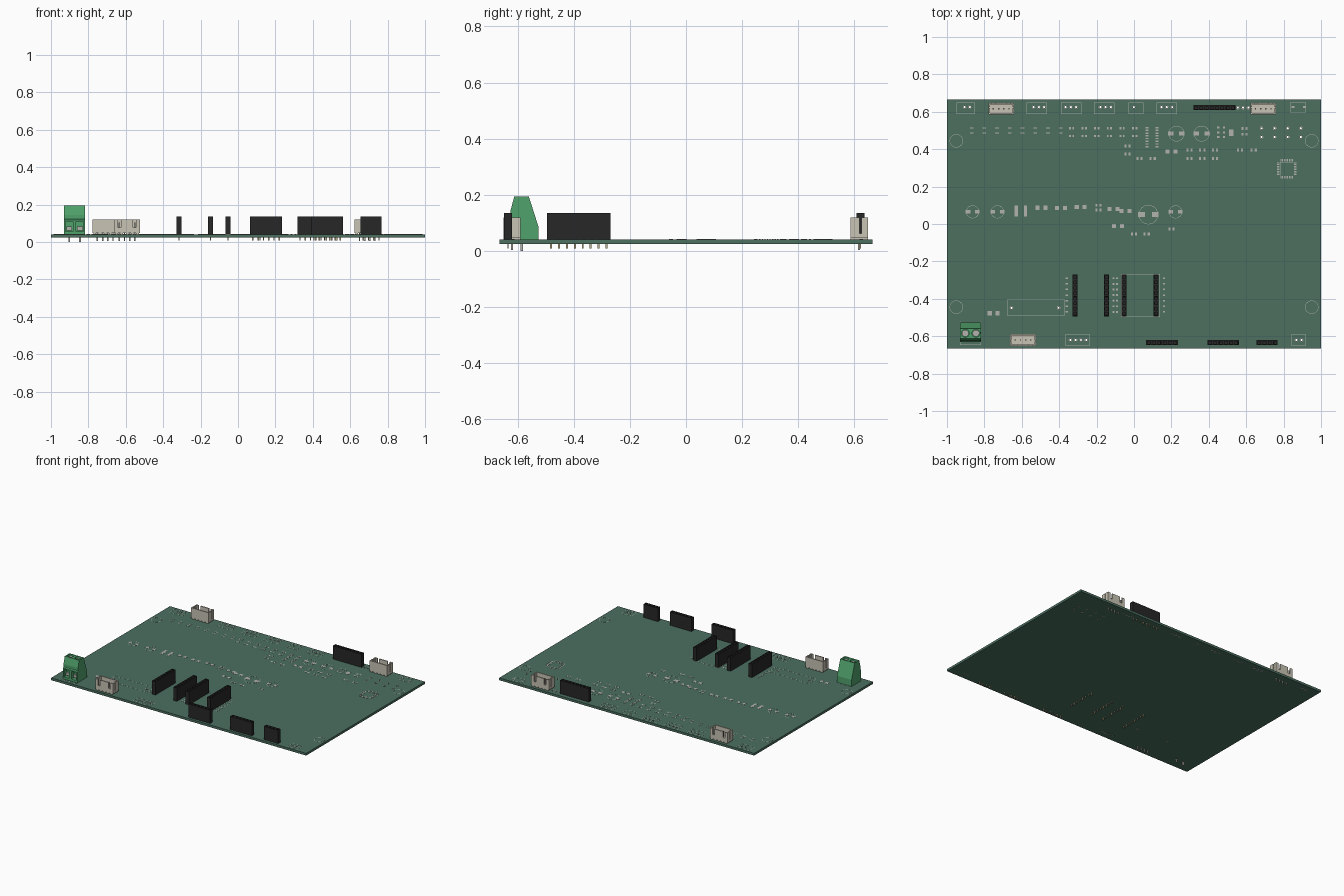
import bpy, bmesh, math
from mathutils import Matrix, Vector

if "Cube" in bpy.data.objects:
    bpy.data.objects.remove(bpy.data.objects["Cube"])

TOP, BOT, PITCH = 0.041, 0.025, 0.0282


def mat(name, rgb):
    m = bpy.data.materials.new(name)
    m.diffuse_color = (*rgb, 1)
    m.use_nodes = True
    m.node_tree.nodes["Principled BSDF"].inputs["Base Color"].default_value = m.diffuse_color
    return m


GREEN = mat("board_green", (0.072, 0.162, 0.117))
BLACK = mat("black_plastic", (0.02, 0.02, 0.02))
CREAM = mat("cream_plastic", (0.58, 0.55, 0.46))
LIME = mat("terminal_green", (0.08, 0.36, 0.15))
METAL = mat("tin", (0.45, 0.45, 0.42))
GOLD = mat("gold", (0.5, 0.42, 0.25))
INK = mat("ink", (0.4, 0.45, 0.4))


def box(bm, x0, x1, y0, y1, z0, z1):
    c = Vector(((x0 + x1) / 2, (y0 + y1) / 2, (z0 + z1) / 2))
    s = Matrix.Diagonal((x1 - x0, y1 - y0, z1 - z0, 1))
    bmesh.ops.create_cube(bm, size=1, matrix=Matrix.Translation(c) @ s)


def cyl(bm, x, y, r, z0, z1, n=16):
    bmesh.ops.create_cone(bm, cap_ends=True, segments=n, radius1=r, radius2=r, depth=z1 - z0,
                          matrix=Matrix.Translation((x, y, (z0 + z1) / 2)))


def ring(bm, x, y, r_in, r_out, z0, z1, n=24):
    loops = []
    for r, z in ((r_in, z0), (r_out, z0), (r_out, z1), (r_in, z1)):
        loops.append([bm.verts.new((x + r * math.cos(2 * math.pi * i / n),
                                    y + r * math.sin(2 * math.pi * i / n), z)) for i in range(n)])
    for k in range(4):
        a, b = loops[k], loops[(k + 1) % 4]
        for i in range(n):
            j = (i + 1) % n
            bm.faces.new((a[i], a[j], b[j], b[i]))


def finish(bm, name, material):
    bmesh.ops.recalc_face_normals(bm, faces=bm.faces[:])
    me = bpy.data.meshes.new(name)
    bm.to_mesh(me)
    bm.free()
    ob = bpy.data.objects.new(name, me)
    bpy.context.collection.objects.link(ob)
    me.materials.append(material)
    return ob


def cut(ob, cutter):
    mod = ob.modifiers.new("cut", "BOOLEAN")
    mod.operation, mod.solver, mod.object = "DIFFERENCE", "EXACT", cutter
    bpy.context.view_layer.objects.active = ob
    bpy.ops.object.modifier_apply(modifier=mod.name)
    bpy.data.objects.remove(cutter)


# Positions of the unpopulated through holes: start x, y, count, spacing
hole_rows = [(-0.906, 0.625, 2, PITCH), (-0.537, 0.625, 3, PITCH), (-0.366, 0.625, 3, PITCH),
             (-0.18, 0.625, 3, PITCH), (0.0, 0.625, 1, PITCH), (0.147, 0.625, 3, PITCH),
             (0.555, 0.622, 3, PITCH), (-0.34, -0.62, 4, PITCH), (0.868, -0.62, 2, PITCH),
             (0.682, 0.512, 4, 0.07), (0.682, 0.465, 4, 0.07),
             (-0.655, -0.448, 2, 0.252)]
holes = [(x + i * s, y) for x, y, n, s in hole_rows for i in range(n)]

# Board with drilled holes
bm = bmesh.new()
box(bm, -1, 1, -0.665, 0.665, BOT, TOP)
board = finish(bm, "circuit_board", GREEN)
bm = bmesh.new()
for x, y in holes:
    cyl(bm, x, y, 0.0055, 0, 0.08, 12)
cut(board, finish(bm, "drill_cutter", GREEN))

# Ring pads around the holes, both sides
bm = bmesh.new()
for x, y in holes:
    ring(bm, x, y, 0.0055, 0.0095, TOP - 0.001, TOP + 0.0008, 12)
    ring(bm, x, y, 0.0055, 0.0095, BOT - 0.0008, BOT + 0.001, 12)
finish(bm, "hole_pads", METAL)

# Surface pads
bm = bmesh.new()


def pad(x, y, w, h):
    box(bm, x - w / 2, x + w / 2, y - h / 2, y + h / 2, TOP - 0.001, TOP + 0.001)


def pair(x, y, w, h, gap):
    pad(x - gap / 2, y, w, h)
    pad(x + gap / 2, y, w, h)


for i in range(8):                                   # diode row
    for y in (0.513, 0.487):
        pad(-0.868 + i * 0.068, y, 0.02, 0.007)
for i in range(6):                                   # resistor rows
    for y in (0.512, 0.47):
        pair(-0.334 + i * 0.0675, y, 0.01, 0.012, 0.018)
for i in range(8):                                   # chip footprint
    pair(0.096, 0.515 - i * 0.0145, 0.016, 0.007, 0.055)
for i in range(3):                                   # regulator footprint
    pair(0.466, 0.515 - i * 0.025, 0.012, 0.01, 0.03)
for x, y in ((0.297, 0.395), (0.365, 0.395), (0.433, 0.395), (0.64, 0.395), (0.567, 0.395),
             (0.03, 0.35), (0.1, 0.35), (0.297, 0.35), (0.365, 0.35), (0.433, 0.35), (-0.035, 0.417),
             (-0.035, 0.375), (0.59, 0.51), (0.59, 0.48), (-0.19, 0.1), (-0.19, 0.075),
             (0.0, -0.053), (0.068, -0.053), (0.2, -0.027)):
    pair(x, y, 0.011, 0.015, 0.022)
for x, y in ((0.2, 0.388), (-0.495, 0.087), (-0.39, 0.085), (-0.285, 0.09),
             (-0.11, 0.08), (-0.045, 0.07), (-0.085, -0.01), (-0.75, -0.477)):
    pair(x, y, 0.022, 0.022, 0.042)
for x, w, h, y in ((-0.63, 0.018, 0.06, 0.07), (-0.58, 0.018, 0.06, 0.07), (0.52, 0.025, 0.035, 0.487)):
    pad(x, y, w, h)
for i in range(8):                                   # quad chip footprint
    o = -0.0315 + i * 0.009
    for s in (-1, 1):
        pad(0.817 + o, 0.295 + s * 0.046, 0.005, 0.013)
        pad(0.817 + s * 0.046, 0.295 + o, 0.013, 0.005)
for y in (-0.29, -0.32, -0.35, -0.38, -0.41, -0.44, -0.47):   # jumpers beside the sockets
    pair(-0.1, y, 0.01, 0.01, 0.018)
    pad(0.16, y, 0.012, 0.008)
    pad(-0.36, y, 0.012, 0.008)
caps = [(-0.863, 0.065, 0.035), (-0.73, 0.065, 0.035), (0.222, 0.065, 0.035),
        (0.077, 0.05, 0.052), (0.227, 0.483, 0.042), (0.362, 0.483, 0.042)]
for x, y, r in caps:
    pair(x, y, r * 0.7, r * 0.5, r * 1.4)
pair(0.88, 0.625, 0.014, 0.012, 0.06)
finish(bm, "surface_pads", METAL)

# Printed outlines: circles and rectangles
bm = bmesh.new()
Z0, Z1, LW = TOP - 0.001, TOP + 0.0006, 0.0025
for x, y, r in caps + [(sx * 0.95, sy * 0.445, 0.036) for sx in (-1, 1) for sy in (-1, 1)]:
    ring(bm, x, y, r - LW, r, Z0, Z1)
for x0, x1, y0, y1 in ((-0.95, -0.85, 0.588, 0.65), (-0.575, -0.465, 0.588, 0.65),
                       (-0.39, -0.28, 0.588, 0.65), (-0.215, -0.105, 0.588, 0.65),
                       (-0.03, 0.05, 0.588, 0.65), (0.12, 0.23, 0.588, 0.65),
                       (0.835, 0.92, 0.595, 0.65), (-0.37, -0.235, -0.65, -0.59),
                       (0.84, 0.92, -0.65, -0.59), (-0.68, -0.37, -0.49, -0.405),
                       (-0.07, 0.138, -0.497, -0.268), (0.78, 0.854, 0.258, 0.332),
                       (-0.93, -0.818, -0.648, -0.52)):
    box(bm, x0, x1, y0, y0 + LW, Z0, Z1)
    box(bm, x0, x1, y1 - LW, y1, Z0, Z1)
    box(bm, x0, x0 + LW, y0 + LW, y1 - LW, Z0, Z1)
    box(bm, x1 - LW, x1, y0 + LW, y1 - LW, Z0, Z1)
finish(bm, "printed_outlines", INK)


# Pin sockets: body with one recess per contact, pins under the board
def socket(name, x, y, n, along_y=False):
    rot = Matrix.Translation((x, y, 0)) @ Matrix.Rotation(math.pi / 2 if along_y else 0, 4, "Z")
    b, p = bmesh.new(), bmesh.new()
    half = n * PITCH / 2
    box(b, -half, half, -0.0138, 0.0138, TOP, 0.135)
    for i in range(1, n):
        bmesh.ops.bisect_plane(b, geom=b.verts[:] + b.edges[:] + b.faces[:],
                               plane_co=(-half + i * PITCH, 0, 0), plane_no=(1, 0, 0))
    b.normal_update()
    tops = [f for f in b.faces if f.normal.z > 0.9]
    bmesh.ops.inset_individual(b, faces=tops, thickness=0.0095)
    bmesh.ops.inset_individual(b, faces=tops, thickness=0.0004, depth=-0.065)
    for i in range(n):
        px = -half + (i + 0.5) * PITCH
        box(p, px - 0.0035, px + 0.0035, -0.002, 0.002, 0.008, TOP + 0.01)
    finish(b, name, BLACK).matrix_world = rot
    finish(p, name + "_pins", GOLD).matrix_world = rot


for i, x in enumerate((-0.315, -0.147, -0.053, 0.118)):
    socket(f"module_socket_{i + 1}", x, -0.382, 8, True)
for i, (x, y, n) in enumerate(((0.15, -0.634, 6), (0.477, -0.634, 6), (0.712, -0.634, 4), (0.43, 0.622, 8))):
    socket(f"edge_socket_{i + 1}", x, y, n)


# Shrouded four-pin connectors, slotted wall toward the board edge (local -y)
def shroud(name, x, y, turn):
    place = Matrix.Translation((x, y, 0)) @ Matrix.Rotation(turn, 4, "Z")
    b, p = bmesh.new(), bmesh.new()
    W, D, T, H, F = 0.069, 0.031, 0.008, 0.12, 0.062
    box(b, -W, W, -D, D, TOP + 0.006, F)
    box(b, -W, W, D - T, D, F, H)
    for s in (-1, 1):
        box(b, s * W, s * (W - T), -D, -0.008, F, H)
        box(b, s * W, s * (W - T), -0.002, D - T, F, H)
        box(b, s * (W - T), s * 0.048, -D, -D + T, F, H)
    box(b, -0.032, 0.032, -D, -D + T, F, H)
    for s in (-1, 1):
        box(b, s * 0.048, s * 0.032, -D, -D + T, F, 0.078)
    for i in range(5):
        fx = -0.0556 + i * 0.0278
        box(b, fx - 0.007, fx + 0.007, -D, D, TOP, TOP + 0.006)
    for i in range(4):
        fx = -0.0417 + i * 0.0278
        box(p, fx - 0.0035, fx + 0.0035, -0.0035, 0.0035, 0.004, 0.105)
    finish(b, name, CREAM).matrix_world = place
    finish(p, name + "_pins", METAL).matrix_world = place


shroud("front_connector", -0.593, -0.62, 0)
shroud("back_left_connector", -0.71, 0.617, math.pi)
shroud("back_right_connector", 0.691, 0.617, math.pi)

# Screw terminal: extruded side profile with wire openings and screw wells
profile = [(-0.632, TOP), (-0.632, 0.118), (-0.625, 0.124), (-0.625, 0.145), (-0.612, 0.194),
           (-0.56, 0.194), (-0.526, 0.087), (-0.526, TOP)]
bm = bmesh.new()
face = bm.faces.new([bm.verts.new((-0.93, y, z)) for y, z in profile])
new = bmesh.ops.extrude_face_region(bm, geom=[face])["geom"]
bmesh.ops.translate(bm, vec=(0.113, 0, 0), verts=[v for v in new if isinstance(v, bmesh.types.BMVert)])
block = finish(bm, "terminal_block", LIME)
c, s, p = bmesh.new(), bmesh.new(), bmesh.new()
for x in (-0.902, -0.845):
    box(c, x - 0.02, x + 0.02, -0.66, -0.604, 0.056, 0.11)
    cyl(c, x, -0.584, 0.021, 0.165, 0.22, 24)
    cyl(s, x, -0.584, 0.0185, 0.16, 0.182, 24)
    box(s, x - 0.015, x + 0.015, -0.614, -0.6, 0.062, 0.083)
    box(p, x - 0.005, x + 0.005, -0.59, -0.58, 0, TOP + 0.01)
cut(block, finish(c, "terminal_cutter", LIME))
screws = finish(s, "terminal_screws", METAL)
c = bmesh.new()
for x in (-0.902, -0.845):
    box(c, x - 0.025, x + 0.025, -0.5865, -0.5815, 0.176, 0.2)
cut(screws, finish(c, "slot_cutter", METAL))
finish(p, "terminal_pins", METAL)
